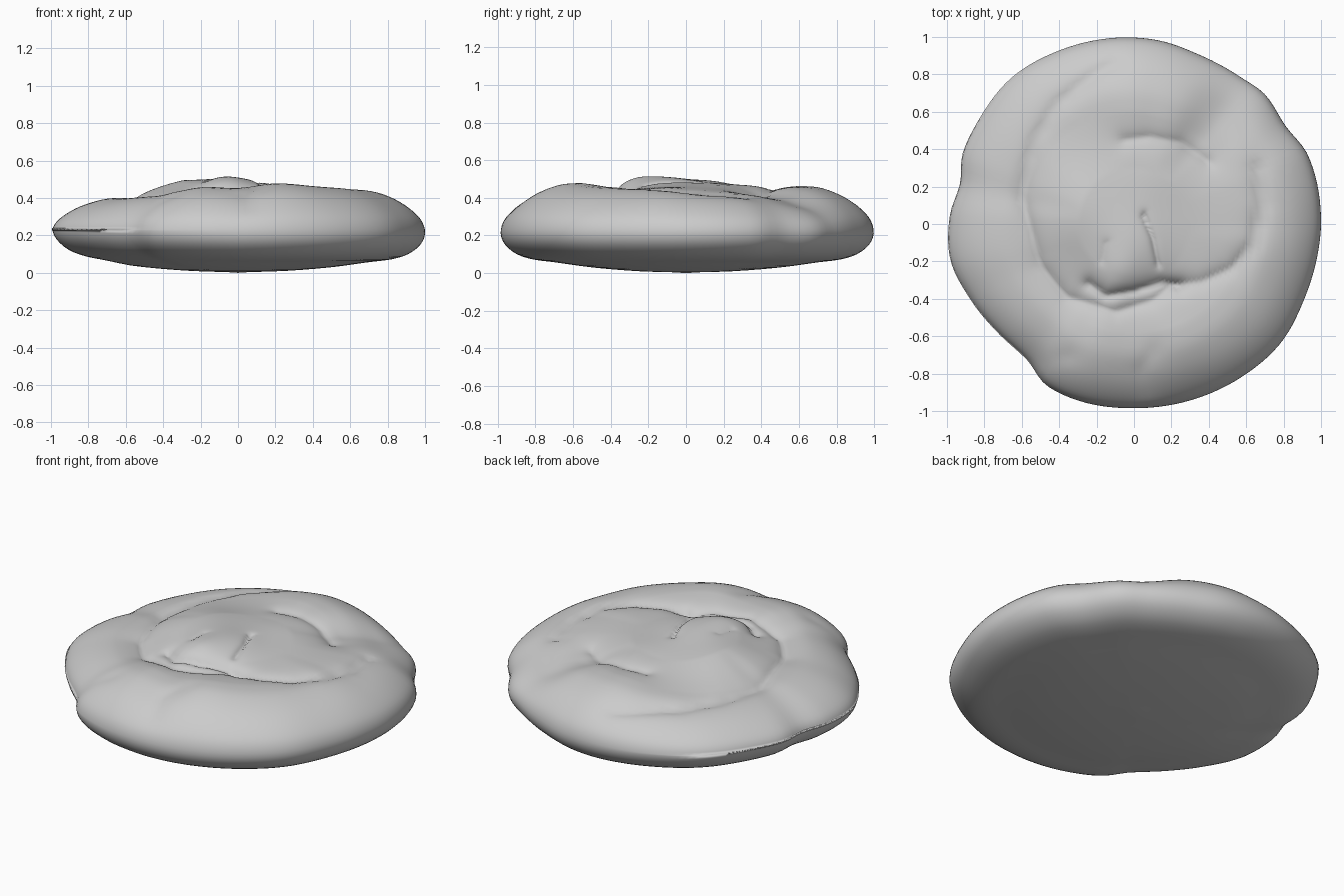
import bpy, bmesh, math
from mathutils import Vector

if "Cube" in bpy.data.objects:
    bpy.data.objects.remove(bpy.data.objects["Cube"])

# Uneven outline: angle, radius, height of the outer coil
RIM = [(0, 1.0, .44), (22, 1.0, .43), (33, .965, .42), (45, .985, .41), (54, .97, .41),
       (69, .97, .45), (82, .99, .46), (94, 1.0, .46), (113, 1.01, .43), (130, 1.02, .41),
       (146, 1.0, .40), (158, .99, .39), (167, .955, .385), (177, .985, .395), (191, 1.0, .40),
       (204, .965, .40), (220, .93, .41), (232, .925, .42), (241, .98, .44), (253, .99, .46),
       (270, .985, .45), (288, .99, .465), (305, 1.0, .46), (321, 1.01, .455), (336, .995, .45),
       (350, .995, .45)]
# Side section from underside centre to top shoulder: radius fraction, height
SECTION = [(0, .003), (.25, .01), (.5, .03), (.7, .057), (.82, .072), (.91, .10), (.975, .15),
           (1, .21), (.985, .275), (.94, .33), (.87, .382), (.79, .42), (.70, .445), (.6, .45)]
# Dough creases on top: points, depth, width
CREASES = [([(-.1, .86), (-.2, .81), (-.42, .63), (-.54, .42), (-.6, .15), (-.5, -.22), (-.36, -.39),
             (-.1, -.47), (.1, -.41), (.2, -.33), (.36, -.31), (.52, -.24), (.64, -.1),
             (.69, .1), (.66, .3)], .035, .045),
           ([(-.05, .45), (.08, .465), (.25, .435), (.4, .33)], .03, .045),
           ([(-.24, -.32), (-.15, -.385), (0, -.36), (.15, -.31), (.24, -.33)], .045, .03),
           ([(.05, .05), (.1, -.08), (.13, -.22)], .025, .014),
           ([(-.15, -.1), (-.17, -.2)], .012, .02),
           ([(.1, -.68), (.04, -.78), (.06, -.9)], .02, .06),
           ([(-.35, -.7), (-.5, -.76)], .015, .06)]
# Soft swellings on top: x, y, height, spread
BUMPS = [(-.02, -.13, .055, .15), (-.3, .08, .05, .18), (.1, .25, .025, .15),
         (.35, .0, .015, .2), (.5, .58, -.025, .12), (.2, -.62, .015, .16), (-.08, -.28, .03, .09)]


def catmull(a, b, c, d, t):
    return b + .5 * t * (c - a + t * (2 * a - 5 * b + 4 * c - d + t * (3 * (b - c) + d - a)))


def rim_at(deg):
    n = len(RIM)
    i = max(k for k in range(n) if RIM[k][0] <= deg)
    p = [RIM[(i + k) % n] for k in (-1, 0, 1, 2)]
    t = (deg - p[1][0]) / ((p[2][0] - p[1][0]) % 360)
    return [catmull(*[q[j] for q in p], t) for j in (1, 2)]


def crease_distance(p, pts):
    best = 9
    for a, b in zip(pts, pts[1:]):
        a, b = Vector(a), Vector(b)
        t = max(0, min(1, (p - a).dot(b - a) / (b - a).length_squared))
        best = min(best, (p - a.lerp(b, t)).length)
    return best


def relief(x, y):
    p = Vector((x, y))
    h = sum(k * math.exp(-((x - bx) ** 2 + (y - by) ** 2) / (2 * s * s)) for bx, by, k, s in BUMPS)
    for pts, depth, width in CREASES:
        h -= depth * math.exp(-crease_distance(p, pts) / width)
    return h


# Smooth the section, then continue it across the top
rings = []
for i in range(len(SECTION) - 1):
    p = [SECTION[max(0, min(len(SECTION) - 1, i + k))] for k in (-1, 0, 1, 2)]
    for j in range(3):
        if i or j:
            rings.append(tuple(catmull(*[q[k] for q in p], j / 3) for k in (0, 1)))
first_top = len(rings)
rings += [(.6 * (1 - j / 36), .45) for j in range(36)]

# Bun body: polar rings from underside to top
N = 144
bm = bmesh.new()
bottom = bm.verts.new((0, 0, 0))
previous = None
rims = [rim_at(360 * k / N) for k in range(N)]
for f, z in rings:
    loop = []
    for k in range(N):
        a = math.tau * k / N
        r, top = rims[k]
        r = 1 + (r - 1) * min(1, f)
        x, y = f * r * math.cos(a), f * r * math.sin(a)
        h = z
        if z > .21:
            blend = max(0, min(1, (f - .3) / .3))
            crown = blend * top + (1 - blend) * .44
            h = .21 + (z - .21) * (crown - .21) / .24
            h += relief(x, y) * min(1, (z - .21) / .2)
        else:
            h += .03 * max(0, -math.cos(a)) * max(0, (f - .6) / .4)
        loop.append(bm.verts.new((x, y, h)))
    for k in range(N):
        m = (k + 1) % N
        if previous:
            bm.faces.new((previous[k], previous[m], loop[m], loop[k]))
        else:
            bm.faces.new((bottom, loop[m], loop[k]))
    previous = loop
tip = bm.verts.new((0, 0, .44 + relief(0, 0)))
for k in range(N):
    bm.faces.new((previous[k], previous[(k + 1) % N], tip))
bmesh.ops.recalc_face_normals(bm, faces=bm.faces)
mesh = bpy.data.meshes.new("bread_bun")
bm.to_mesh(mesh)
bm.free()
bun = bpy.data.objects.new("bread_bun", mesh)
bpy.context.collection.objects.link(bun)
for poly in mesh.polygons:
    poly.use_smooth = True
